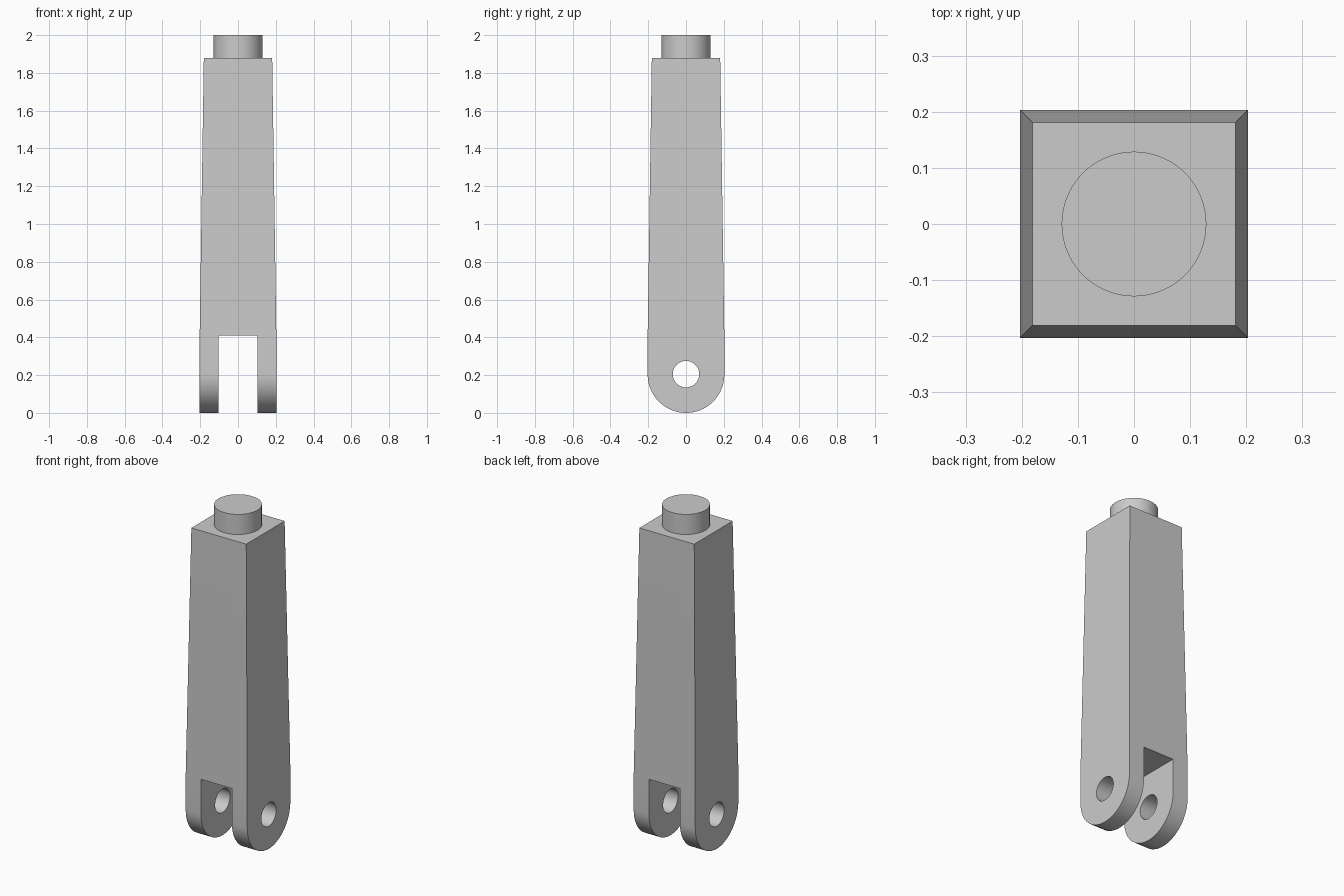
import bpy, bmesh, math
from mathutils import Matrix

cube = bpy.data.objects.get("Cube")
if cube:
    bpy.data.objects.remove(cube, do_unlink=True)

R = 0.203          # half width at the fork, also the lug radius
TOP_R = 0.181      # half width at the top of the shank
FORK_Z = 0.41      # top of the slot, where the taper starts
SHANK_Z = 1.88

grey = bpy.data.materials.new("plain_grey")
grey.use_nodes = True
colour = (0.6, 0.6, 0.6, 1)
grey.diffuse_color = colour
grey.node_tree.nodes["Principled BSDF"].inputs["Base Color"].default_value = colour


def make_object(name, bm):
    bmesh.ops.recalc_face_normals(bm, faces=bm.faces)
    mesh = bpy.data.meshes.new(name)
    bm.to_mesh(mesh)
    bm.free()
    mesh.materials.append(grey)
    obj = bpy.data.objects.new(name, mesh)
    bpy.context.collection.objects.link(obj)
    return obj


def cylinder(name, radius, depth, matrix):
    bm = bmesh.new()
    bmesh.ops.create_cone(bm, cap_ends=True, segments=64, radius1=radius,
                          radius2=radius, depth=depth, matrix=matrix)
    return make_object(name, bm)


def activate(obj):
    bpy.ops.object.select_all(action='DESELECT')
    obj.select_set(True)
    bpy.context.view_layer.objects.active = obj


def cut(obj, cutter):
    cutter.hide_render = True
    activate(obj)
    mod = obj.modifiers.new("cut", 'BOOLEAN')
    mod.operation, mod.solver, mod.object = 'DIFFERENCE', 'EXACT', cutter
    bpy.ops.object.modifier_apply(modifier=mod.name)
    bpy.data.objects.remove(cutter, do_unlink=True)


# Shank: round-bottomed side profile, extruded across x
profile = [(R * math.cos(a), R + R * math.sin(a))
           for a in (math.pi * (1 + i / 40) for i in range(41))]
profile += [(R, FORK_Z), (TOP_R, SHANK_Z), (-TOP_R, SHANK_Z), (-R, FORK_Z)]
bm = bmesh.new()
face = bm.faces.new([bm.verts.new((-R, y, z)) for y, z in profile])
new = bmesh.ops.extrude_face_region(bm, geom=[face])["geom"]
bmesh.ops.translate(bm, vec=(2 * R, 0, 0),
                    verts=[v for v in new if isinstance(v, bmesh.types.BMVert)])
# Split the cheeks at the fork line, then taper the top in x
bmesh.ops.bisect_plane(bm, geom=bm.verts[:] + bm.edges[:] + bm.faces[:], dist=1e-5,
                       plane_co=(0, 0, FORK_Z), plane_no=(0, 0, 1))
for v in bm.verts:
    if v.co.z > SHANK_Z - 0.01:
        v.co.x *= TOP_R / R
shank = make_object("forked_shank", bm)

# Fork slot
bm = bmesh.new()
bmesh.ops.create_cube(bm, size=1, matrix=Matrix.Translation((0, 0, FORK_Z - 0.5))
                      @ Matrix.Diagonal((0.204, 1, 1, 1)))
cut(shank, make_object("slot_cutter", bm))

# Pin hole through both lugs
cut(shank, cylinder("pin_hole_cutter", 0.07, 1,
                    Matrix.Translation((0, 0, 0.205)) @ Matrix.Rotation(math.pi / 2, 4, 'Y')))

# Round peg on top
peg = cylinder("top_peg", 0.129, 2 - SHANK_Z,
               Matrix.Translation((0, 0, (2 + SHANK_Z) / 2)))

for obj in (shank, peg):
    activate(obj)
    bpy.ops.object.shade_smooth_by_angle(angle=math.radians(30))
